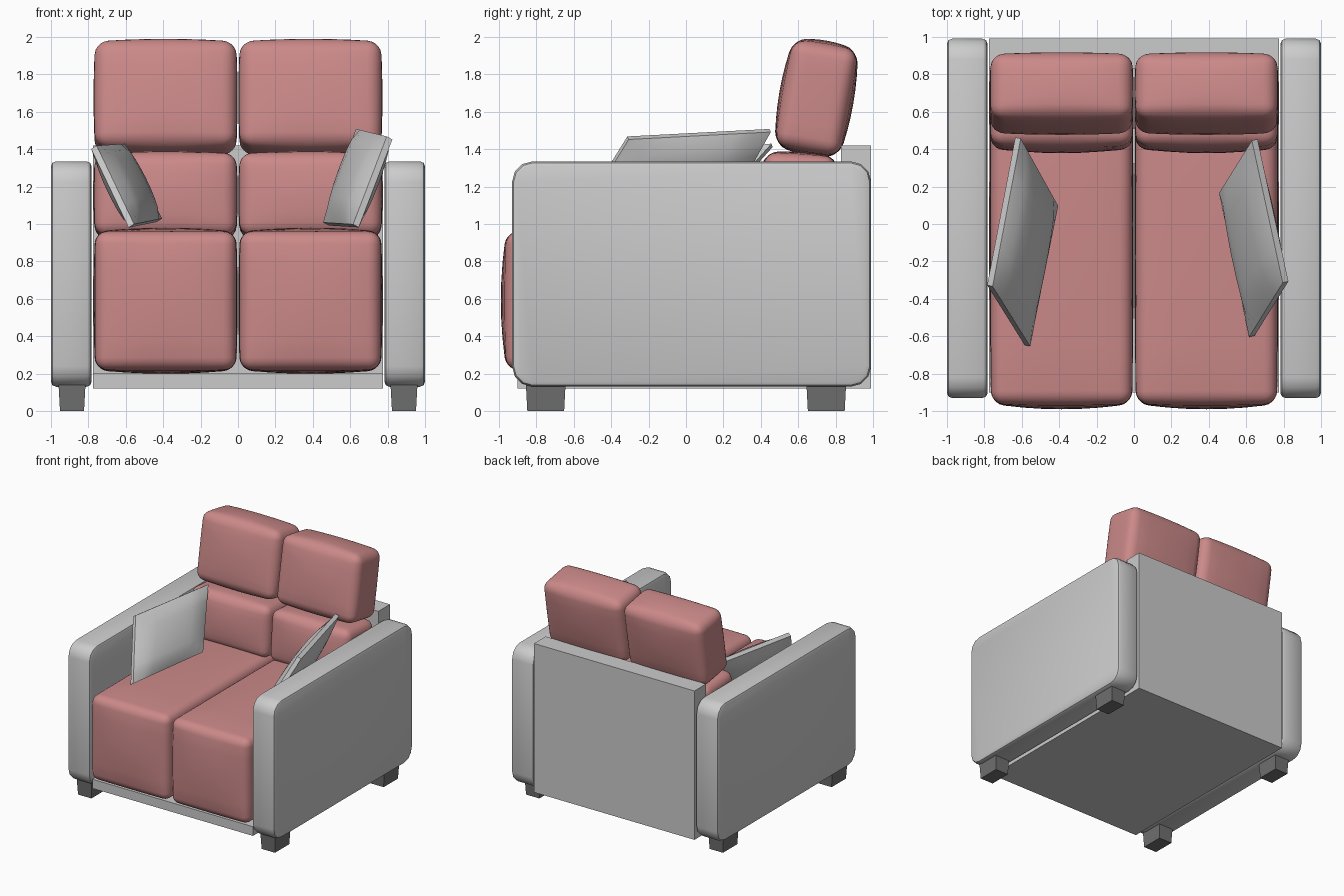
import bpy, bmesh, math
from mathutils import Vector, Matrix

if "Cube" in bpy.data.objects:
    bpy.data.objects.remove(bpy.data.objects["Cube"])


def material(name, rgb):
    m = bpy.data.materials.new(name)
    m.diffuse_color = (*rgb, 1)
    m.use_nodes = True
    m.node_tree.nodes["Principled BSDF"].inputs["Base Color"].default_value = m.diffuse_color
    return m


RED = material("red_fabric", (0.6, 0.25, 0.25))
DARK = material("dark_wood", (0.16, 0.16, 0.16))


def finish(bm, name, mat=None, smooth=None):
    bmesh.ops.recalc_face_normals(bm, faces=bm.faces[:])
    me = bpy.data.meshes.new(name)
    bm.to_mesh(me)
    bm.free()
    ob = bpy.data.objects.new(name, me)
    bpy.context.collection.objects.link(ob)
    if mat:
        me.materials.append(mat)
    if smooth:
        bpy.ops.object.select_all(action='DESELECT')
        ob.select_set(True)
        bpy.context.view_layer.objects.active = ob
        bpy.ops.object.shade_smooth_by_angle(angle=math.radians(smooth))
    return ob


def cube(lo, hi):
    lo, hi = Vector(lo), Vector(hi)
    bm = bmesh.new()
    bmesh.ops.create_cube(bm, size=1)
    for v in bm.verts:
        v.co = (lo + hi) / 2 + v.co * (hi - lo)
    return bm


def cushion(name, centre, half, r, bulge, tilt=0):
    # rounded box whose faces swell outward towards their middles
    n = 12
    bm = bmesh.new()
    bmesh.ops.create_cube(bm, size=2)
    bmesh.ops.subdivide_edges(bm, edges=bm.edges[:], cuts=n - 1, use_grid_fill=True)
    rot = Matrix.Rotation(math.radians(-tilt), 3, 'X')
    for v in bm.verts:
        p, inner = Vector(), Vector()
        for a in range(3):
            h, s = half[a], (v.co[a] + 1) / 2 * n
            k = min(s, n - s)
            d = k * r / 3 if k < 3 else r + (k - 3) * (h - r) / (n / 2 - 3)
            p[a] = (d - h) if s < n / 2 else (h - d)
            inner[a] = max(r - h, min(h - r, p[a]))
        p = inner + r * (p - inner).normalized()
        u = [p[a] / half[a] for a in range(3)]
        q = p.copy()
        for a in range(3):
            b, c = u[(a + 1) % 3], u[(a + 2) % 3]
            q[a] -= u[a] * bulge[a] * (1 - (1 - b * b) * (1 - c * c))
        v.co = Vector(centre) + rot @ q
    return finish(bm, name, RED, 40)


def pillow(name, tf, tb, bb, bf, thick, rim):
    # quilted quad between four corners, thick in the middle with a narrow rim
    tf, tb, bb, bf = map(Vector, (tf, tb, bb, bf))
    nrm = (tb - tf).cross(bf - tf).normalized()
    n = 8
    bm = bmesh.new()
    bmesh.ops.create_cube(bm, size=2)
    bmesh.ops.subdivide_edges(bm, edges=bm.edges[:], cuts=n - 1, use_grid_fill=True)
    for v in bm.verts:
        x, y, z = v.co
        s, t = (x + 1) / 2, (y + 1) / 2
        mid = tf.lerp(tb, s).lerp(bf.lerp(bb, s), t)
        w = rim + (thick - rim) * math.sqrt((1 - x * x) * (1 - y * y))
        v.co = mid + nrm * z * w / 2
    return finish(bm, name, None, 40)


# frame
finish(cube((-0.775, -0.9, 0.12), (0.775, 0.99, 0.2)), "base")
finish(cube((-0.775, 0.83, 0.12), (0.775, 0.99, 1.42)), "back_panel")

for side, s in (("left", -1), ("right", 1)):
    # arm: rounded side profile with softened rims
    xs = sorted((s * 0.782, s * 1.0))
    bm = cube((xs[0], -0.93, 0.13), (xs[1], 0.99, 1.335))
    along = [e for e in bm.edges if abs(e.verts[0].co.x - e.verts[1].co.x) > 0.1]
    bmesh.ops.bevel(bm, geom=along, offset=0.11, segments=3, profile=0.5, affect='EDGES')
    rims = [e for e in bm.edges if abs(e.verts[0].co.x - e.verts[1].co.x) < 1e-4]
    bmesh.ops.bevel(bm, geom=rims, offset=0.028, segments=2, profile=0.5, affect='EDGES')
    finish(bm, side + "_arm", None, 30)

    # tapered legs
    for end, y in (("front", -0.75), ("back", 0.75)):
        bm = cube((s * 0.887 - 0.073, y - 0.107, 0), (s * 0.887 + 0.073, y + 0.107, 0.16))
        for v in bm.verts:
            if v.co.z < 0.05:
                v.co.x = s * 0.887 + (v.co.x - s * 0.887) * 0.88
                v.co.y = y + (v.co.y - y) * 0.92
        finish(bm, f"{side}_{end}_leg", DARK)

    # cushions
    cx = s * 0.387
    cushion(side + "_seat", (cx, -0.09, 0.59), (0.385, 0.9, 0.39), 0.07, (0.008, 0.03, 0.02))
    cushion(side + "_lower_back", (cx, 0.6, 1.15), (0.385, 0.22, 0.235), 0.07, (0.008, 0.03, 0.015), 4)
    cushion(side + "_upper_back", (cx, 0.697, 1.675), (0.385, 0.2, 0.31), 0.075, (0.008, 0.025, 0.025), 10)

# throw pillows leaning on the arms
pillow("left_pillow", (-0.77, -0.33, 1.41), (-0.62, 0.46, 1.42),
       (-0.42, 0.1, 1.02), (-0.57, -0.65, 0.99), 0.15, 0.035)
pillow("right_pillow", (0.81, -0.31, 1.46), (0.645, 0.45, 1.5),
       (0.47, 0.17, 1.0), (0.63, -0.6, 0.99), 0.15, 0.035)
